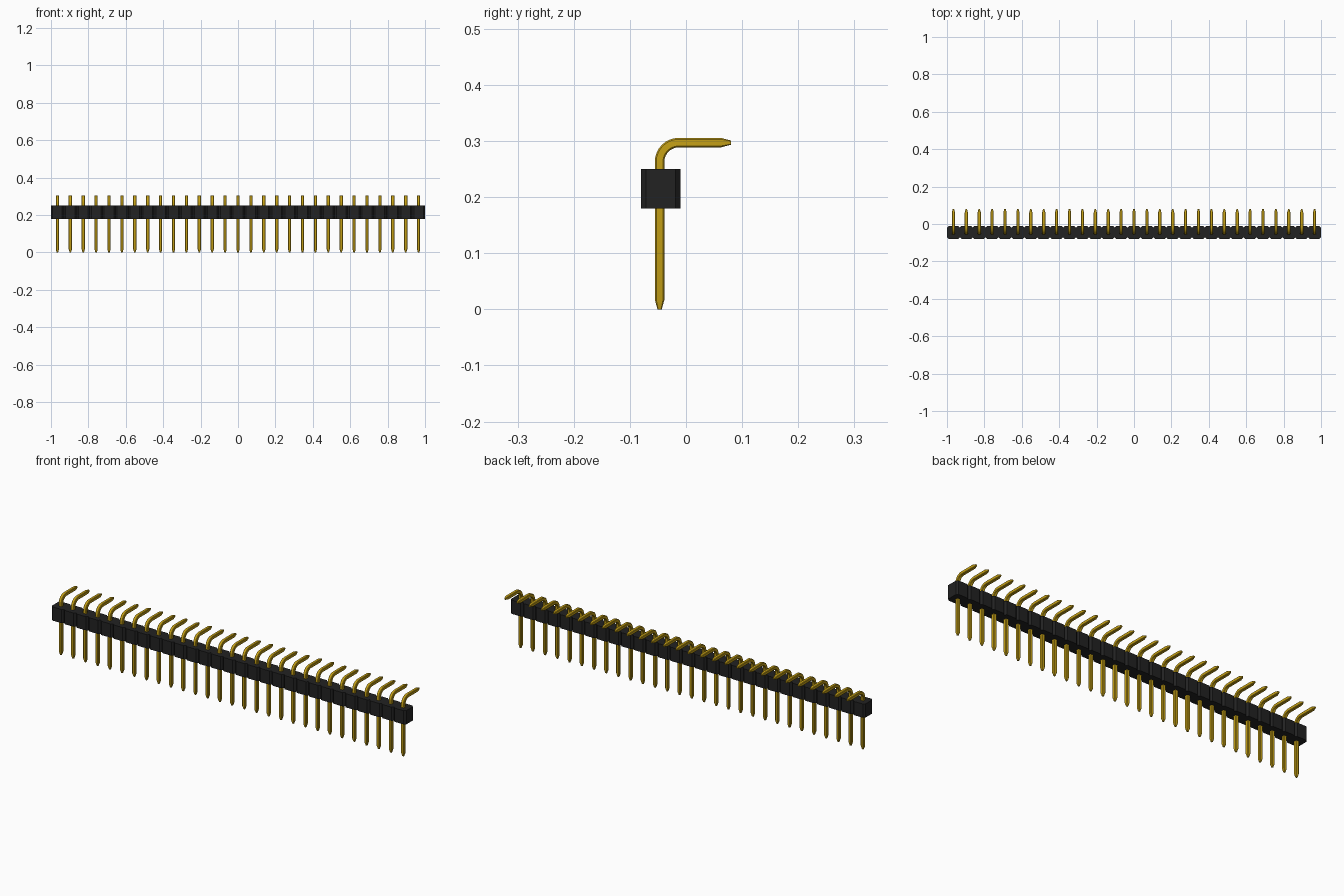
import bpy, bmesh, math
from mathutils import Vector

if "Cube" in bpy.data.objects:
    bpy.data.objects.remove(bpy.data.objects["Cube"])

COUNT = 29
PITCH = 2 / COUNT
Y_FRONT, Y_BACK = -0.08, -0.01
Z_LOW, Z_HIGH = 0.18, 0.25
CHAMFER = 0.009
PIN_Y, PIN_TOP = -0.047, 0.297
PIN_HALF, BEND = 0.0085, 0.034


def material(name, color):
    m = bpy.data.materials.new(name)
    m.use_nodes = True
    m.diffuse_color = color
    m.node_tree.nodes["Principled BSDF"].inputs["Base Color"].default_value = color
    return m


def add_object(name, bm, mat):
    bmesh.ops.recalc_face_normals(bm, faces=bm.faces)
    mesh = bpy.data.meshes.new(name)
    bm.to_mesh(mesh)
    bm.free()
    mesh.materials.append(mat)
    obj = bpy.data.objects.new(name, mesh)
    bpy.context.collection.objects.link(obj)
    return obj


black = material("black plastic", (0.016, 0.016, 0.016, 1))
gold = material("gold metal", (0.57, 0.36, 0.008, 1))

# Housing: a notched strip outline, extruded upwards
front, back = [], []
for i in range(COUNT):
    x0, x1 = -1 + i * PITCH, -1 + (i + 1) * PITCH
    for edge, y, inward in ((front, Y_FRONT, CHAMFER), (back, Y_BACK, -CHAMFER)):
        edge += [(x0, y + inward), (x0 + CHAMFER, y), (x1 - CHAMFER, y)]
front.append((1, Y_FRONT + CHAMFER))
back.append((1, Y_BACK - CHAMFER))
bm = bmesh.new()
rows = [[[bm.verts.new((x, y, z)) for x, y in edge] for edge in (front, back)]
        for z in (Z_LOW, Z_HIGH)]
(low_f, low_b), (high_f, high_b) = rows
for a, b in ((low_f, low_b), (high_f, high_b), (low_f, high_f), (low_b, high_b)):
    for i in range(len(a) - 1):
        bm.faces.new((a[i], a[i + 1], b[i + 1], b[i]))
for end in (0, -1):
    bm.faces.new((low_f[end], low_b[end], high_b[end], high_f[end]))
add_object("housing", bm, black)

# Pin: bevelled square section swept along a bent path with tapered tips
path = [(PIN_Y, 0, 0, 0.45), (PIN_Y, 0.017, 0, 1)]
for k in range(9):
    a = math.radians(90 * k / 8)
    path.append((PIN_Y + BEND * (1 - math.cos(a)),
                 PIN_TOP - BEND + BEND * math.sin(a), a, 1))
path += [(0.062, PIN_TOP, math.pi / 2, 1), (0.08, PIN_TOP, math.pi / 2, 0.45)]
section = []
for sx, sy in ((1, 1), (-1, 1), (-1, -1), (1, -1)):
    corner = [(sx, sy * 0.7), (sx * 0.7, sy)]
    section += corner if sx * sy > 0 else corner[::-1]
bm = bmesh.new()
rings = []
for y, z, a, scale in path:
    across = Vector((0, math.cos(a), -math.sin(a))) * PIN_HALF * scale
    side = Vector((PIN_HALF * scale, 0, 0))
    rings.append([bm.verts.new(Vector((0, y, z)) + side * u + across * v)
                  for u, v in section])
for r, s in zip(rings, rings[1:]):
    for i in range(len(section)):
        j = (i + 1) % len(section)
        bm.faces.new((r[i], r[j], s[j], s[i]))
bm.faces.new(rings[0])
bm.faces.new(rings[-1])
first = add_object("pin_1", bm, gold)
bpy.context.view_layer.objects.active = first
first.select_set(True)
bpy.ops.object.shade_smooth_by_angle(angle=math.radians(20))
first.location.x = -1 + PITCH / 2

# Repeat the pin along the strip
for i in range(1, COUNT):
    pin = bpy.data.objects.new(f"pin_{i + 1}", first.data)
    pin.location.x = first.location.x + i * PITCH
    bpy.context.collection.objects.link(pin)
